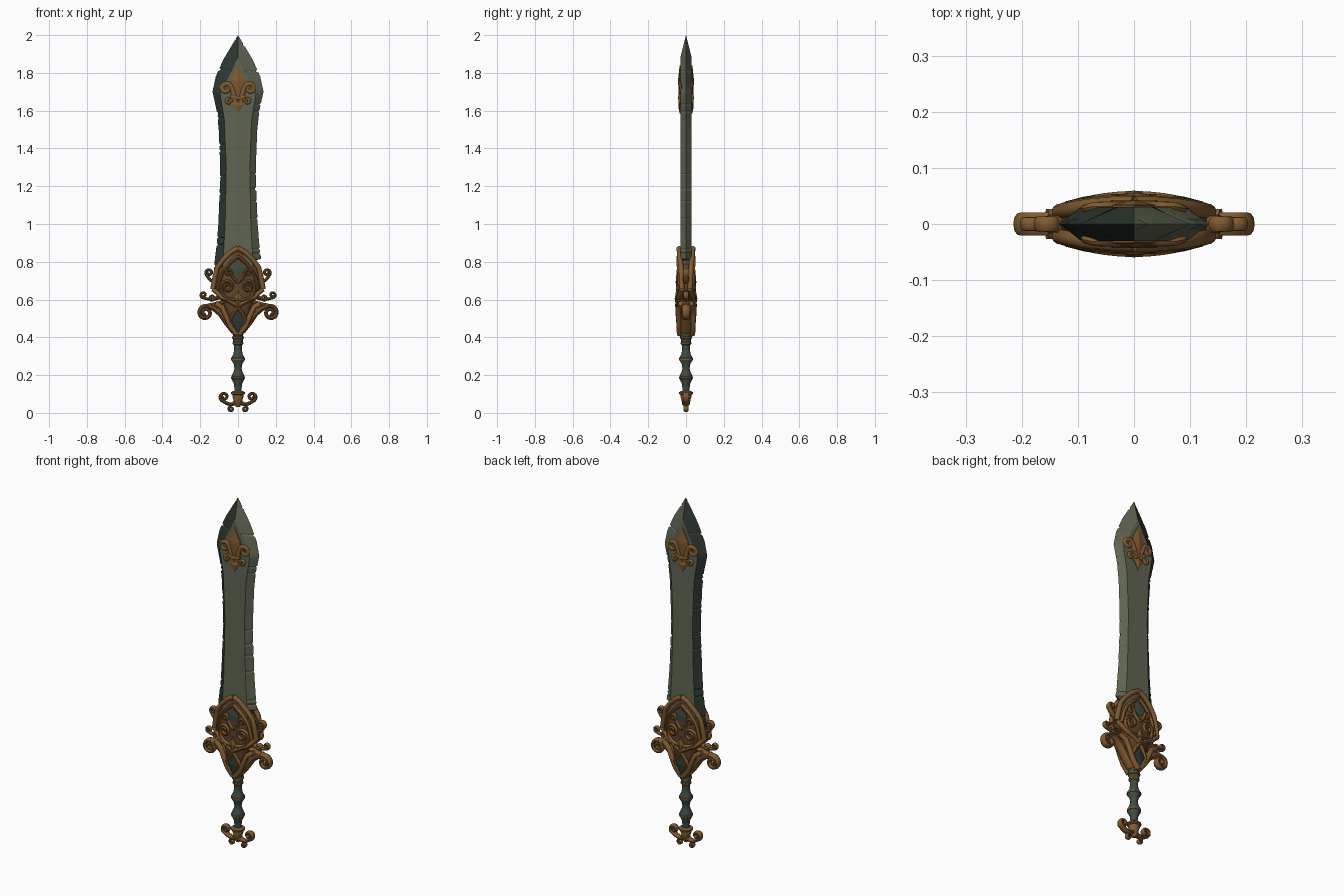
import bpy, bmesh, math, random

if "Cube" in bpy.data.objects:
    bpy.data.objects.remove(bpy.data.objects["Cube"])

random.seed(11)


def material(name, rgb):
    m = bpy.data.materials.new(name)
    m.diffuse_color = (*rgb, 1)
    m.use_nodes = True
    m.node_tree.nodes["Principled BSDF"].inputs["Base Color"].default_value = m.diffuse_color
    return m


STEEL = material("grey green steel", (0.115, 0.130, 0.083))
DARK = material("dark steel", (0.026, 0.038, 0.031))
TEAL = material("dull teal", (0.050, 0.072, 0.057))
BRONZE = material("bronze", (0.215, 0.103, 0.030))
BROWN = material("dark bronze", (0.110, 0.056, 0.024))


def finish(name, bm, mats, smooth=True):
    bmesh.ops.remove_doubles(bm, verts=bm.verts, dist=1e-5)
    bmesh.ops.recalc_face_normals(bm, faces=bm.faces)
    me = bpy.data.meshes.new(name)
    bm.to_mesh(me)
    bm.free()
    for m in mats:
        me.materials.append(m)
    ob = bpy.data.objects.new(name, me)
    bpy.context.collection.objects.link(ob)
    if smooth:
        bpy.ops.object.select_all(action='DESELECT')
        ob.select_set(True)
        bpy.context.view_layer.objects.active = ob
        bpy.ops.object.shade_smooth_by_angle(angle=math.radians(40))
    return ob


def interp(table, z):
    for (a, va), (b, vb) in zip(table, table[1:]):
        if z <= b:
            return va + (vb - va) * max(0, z - a) / (b - a)
    return table[-1][1]


def skin(bm, rings, rule=lambda i: 0):
    """Join closed rings of points into a capped skin."""
    rings = [[bm.verts.new(p) for p in r] for r in rings]
    n = len(rings[0])
    for a, b in zip(rings, rings[1:]):
        for i in range(n):
            j = (i + 1) % n
            bm.faces.new((a[i], a[j], b[j], b[i])).material_index = rule(i)
    bm.faces.new(rings[0][::-1])
    bm.faces.new(rings[-1])


def sweep(name, path, rx, ry, mat, yfun=lambda x, z: 0, both=False, end=1.0, mirror=True):
    """Oval rod along an x-z path, mirrored left/right and optionally front/back."""
    bm = bmesh.new()
    n = len(path)
    for sx in ((1, -1) if mirror else (1,)):
        for sy in ((1, -1) if both else (1,)):
            rings = []
            for i, (x, z) in enumerate(path):
                (ax, az), (bx, bz) = path[max(i - 1, 0)], path[min(i + 1, n - 1)]
                l = math.hypot(bx - ax, bz - az) or 1
                nx, nz = -(bz - az) / l, (bx - ax) / l
                k = 1 + (end - 1) * i / (n - 1)
                ring = []
                for s in range(10):
                    a = math.tau * s / 10
                    c = rx * k * math.cos(a)
                    ring.append((sx * (x + nx * c), sy * (yfun(x, z) + ry * k * math.sin(a)), z + nz * c))
                rings.append(ring)
            skin(bm, rings)
    return finish(name, bm, [mat])


def curl(start, ctrl, centre, r0, a0, turns, r1=0.25):
    """Path: curved stem running into a spiral (negative turns = clockwise)."""
    def sp(t):
        a = math.radians(a0) + math.tau * turns * t
        r = r0 * (1 + (r1 - 1) * t)
        return centre[0] + r * math.cos(a), centre[1] + r * math.sin(a)
    e = sp(0)
    stem = [tuple((1 - t) ** 2 * p + 2 * t * (1 - t) * q + t * t * r for p, q, r in zip(start, ctrl, e))
            for t in [i / 10 for i in range(10)]]
    return stem + [sp(i / 30) for i in range(31)]


def plate(name, pts, y0, y1, y2, mat):
    """Raised facet plate on front and back: rim y0..y1, centre peak y2."""
    bm = bmesh.new()
    cx, cz = (sum(p[k] for p in pts) / len(pts) for k in (0, 1))
    for s in (1, -1):
        lo = [bm.verts.new((x, s * y0, z)) for x, z in pts]
        hi = [bm.verts.new((x, s * y1, z)) for x, z in pts]
        c = bm.verts.new((cx, s * y2, cz))
        for i in range(len(pts)):
            j = (i + 1) % len(pts)
            bm.faces.new((lo[i], lo[j], hi[j], hi[i]))
            bm.faces.new((hi[i], hi[j], c))
        bm.faces.new(lo)
    return finish(name, bm, [mat], False)


def mirrored(half):
    return half + [(-x, z) for x, z in reversed(half) if x > 0]


def lathe(name, prof, mat):
    bm = bmesh.new()
    skin(bm, [[(r * math.cos(math.tau * i / 20), r * math.sin(math.tau * i / 20), z) for i in range(20)]
              for r, z in prof])
    return finish(name, bm, [mat])


# Blade: bevelled section with a few nicks; the left bevel is darker
EDGE = [(0.7, .13), (0.8, .124), (0.9, .112), (1.0, .104), (1.2, .096), (1.35, .096), (1.5, .102),
        (1.6, .113), (1.7, .135), (1.78, .118), (1.87, .078), (1.94, .036), (2.0, 0)]
FLAT = [(0.7, .085), (1.0, .068), (1.3, .062), (1.55, .072), (1.69, .095), (1.88, 0), (2.0, 0)]
THICK = [(0.7, .03), (1.88, .03), (2.0, 0)]
rings, N = [], 170
for i in range(N + 1):
    z = 0.7 + 1.3 * i / N
    e, f, t = interp(EDGE, z), interp(FLAT, z), interp(THICK, z)
    side = []
    for s in (-1, 1):
        nick = random.uniform(.005, .013) if random.random() < .08 else 0
        w = e - min(nick, .2 * (e - f))
        if s > 0 and z < .81:
            w = f + .012
        side.append(w)
    l, r = side
    rings.append([(-l, 0, z), (-f, -t, z), (0, -t, z), (f, -t, z), (r, 0, z), (f, t, z), (0, t, z), (-f, t, z)])
bm = bmesh.new()
skin(bm, rings, lambda i: 1 if i in (0, 7) else 0)
finish("blade", bm, [STEEL, DARK], False)

# Guard body: oval shield that wraps the blade root
WIDTH = [(.405, .014), (.46, .035), (.52, .06), (.58, .08), (.62, .105), (.65, .136), (.7, .132),
         (.755, .12), (.78, .098), (.83, .052), (.875, .008)]
DEPTH = [(.405, .034), (.5, .043), (.58, .045), (.7, .042), (.875, .036)]
bm = bmesh.new()
rings = []
for z, w in WIDTH:
    d = interp(DEPTH, z)
    rings.append([(w * math.cos(a), d * math.copysign(abs(math.sin(a)) ** .8, math.sin(a)), z)
                  for a in [math.tau * i / 24 for i in range(24)]])
skin(bm, rings)
finish("guard_body", bm, [BROWN])


def surface(x, z):
    return interp(DEPTH, z) * max(.2, 1 - (x / .19) ** 2)


# Raised bands on both faces of the guard
sweep("outer_chevron", [(0, .872), (.04, .85), (.08, .81), (.11, .77), (.122, .72), (.134, .655)],
      .013, .014, BRONZE, surface, True)
sweep("inner_chevron", [(0, .828), (.04, .795), (.075, .755), (.092, .72), (.108, .65)],
      .009, .014, BRONZE, surface, True)
sweep("shield_hem", [(.134, .655), (.115, .64), (.09, .615), (.06, .60), (0, .565)],
      .012, .014, BRONZE, surface, True)
sweep("lower_frame", [(0, .56), (.022, .53), (.042, .49), (.03, .455), (0, .415)],
      .010, .013, BRONZE, surface, True)
sweep("lower_wing", [(.005, .415), (.04, .46), (.062, .51), (.085, .56), (.12, .58)],
      .014, .014, BRONZE, surface, True)
sweep("face_scroll", curl((0, .60), (.085, .59), (.055, .668), .034, -20, 1.5),
      .010, .015, BRONZE, surface, True, .7)
sweep("gem_scroll", curl((0, .69), (.025, .71), (.052, .742), .018, 200, -1.2),
      .009, .013, BRONZE, surface, True, .7)

# Steel and dark insets with the small bronze stud between them
plate("upper_inset", mirrored([(0, .805), (.034, .775), (.03, .745), (0, .725)]), .03, .043, .046, TEAL)
plate("lower_inset", mirrored([(0, .54), (.036, .49), (0, .425)]), .03, .044, .05, DARK)
plate("middle_stud", mirrored([(0, .65), (.024, .605), (0, .56)]), .03, .052, .060, BRONZE)

# Side scrolls of the guard
sweep("large_side_scroll", curl((.04, .60), (.10, .575), (.172, .53), .037, 105, -1.6),
      .013, .024, BRONZE, end=.65)
sweep("scroll_root", [(.02, .43), (.06, .48), (.09, .525), (.125, .555), (.155, .565)], .017, .028, BRONZE)
sweep("middle_side_scroll", curl((.07, .62), (.13, .59), (.182, .625), .017, -100, 1.2),
      .008, .014, BRONZE, end=.8)
sweep("link_scroll", curl((.07, .645), (.12, .60), (.135, .61), .015, -60, .6), .009, .018, BRONZE)
sweep("upper_side_scroll", curl((.12, .69), (.15, .70), (.152, .742), .02, -60, 1.25),
      .009, .016, BRONZE, end=.8)

# Grip with waisted segments and bronze rings
lathe("grip", [(.018, .07), (.02, .11), (.019, .13), (.022, .155), (.034, .178), (.034, .195), (.024, .215),
               (.019, .235), (.023, .26), (.035, .278), (.035, .292), (.025, .31), (.02, .335), (.022, .36),
               (.027, .385), (.028, .42)], TEAL)
for i, (z, r) in enumerate([(.105, .037), (.186, .036), (.285, .037), (.368, .028), (.398, .032)]):
    lathe(f"grip_ring_{i + 1}", [(r * .75, z - .010), (r, z - .004), (r, z + .004), (r * .75, z + .010)], BRONZE)

# Pommel scrolls
lathe("pommel_core", [(.008, .03), (.02, .045), (.024, .07), (.03, .09), (.022, .11)], BRONZE)
sweep("pommel_outer_scroll", curl((0, .062), (.035, .03), (.073, .085), .024, -80, 1.35),
      .010, .020, BRONZE, end=.7)
sweep("pommel_lower_scroll", curl((.005, .055), (.03, .06), (.036, .021), .014, 60, -1.1),
      .0075, .014, BRONZE, end=.8)


# Lily-shaped emblem on both blade faces
def lift(x, z):
    return .031 - max(0, abs(x) - .07) * .3


plate("emblem_petal", mirrored([(0, 1.84), (.014, 1.81), (.038, 1.765), (.032, 1.725), (.014, 1.67)]),
      .02, .034, .043, BRONZE)
plate("emblem_foot", mirrored([(0, 1.665), (.036, 1.64), (.014, 1.61), (0, 1.585)]), .02, .034, .041, BRONZE)
sweep("emblem_side_petal", curl((.014, 1.645), (.03, 1.75), (.063, 1.718), .024, 95, -1.0, .45),
      .014, .010, BRONZE, lift, True, .6)
sweep("emblem_lower_curl", curl((.01, 1.675), (.035, 1.66), (.05, 1.655), .014, -100, 1.0),
      .009, .010, BRONZE, lift, True, .8)
sweep("emblem_bar", [(-.04, 1.675), (0, 1.665), (.04, 1.675)], .012, .012, BRONZE, lift, True, mirror=False)
